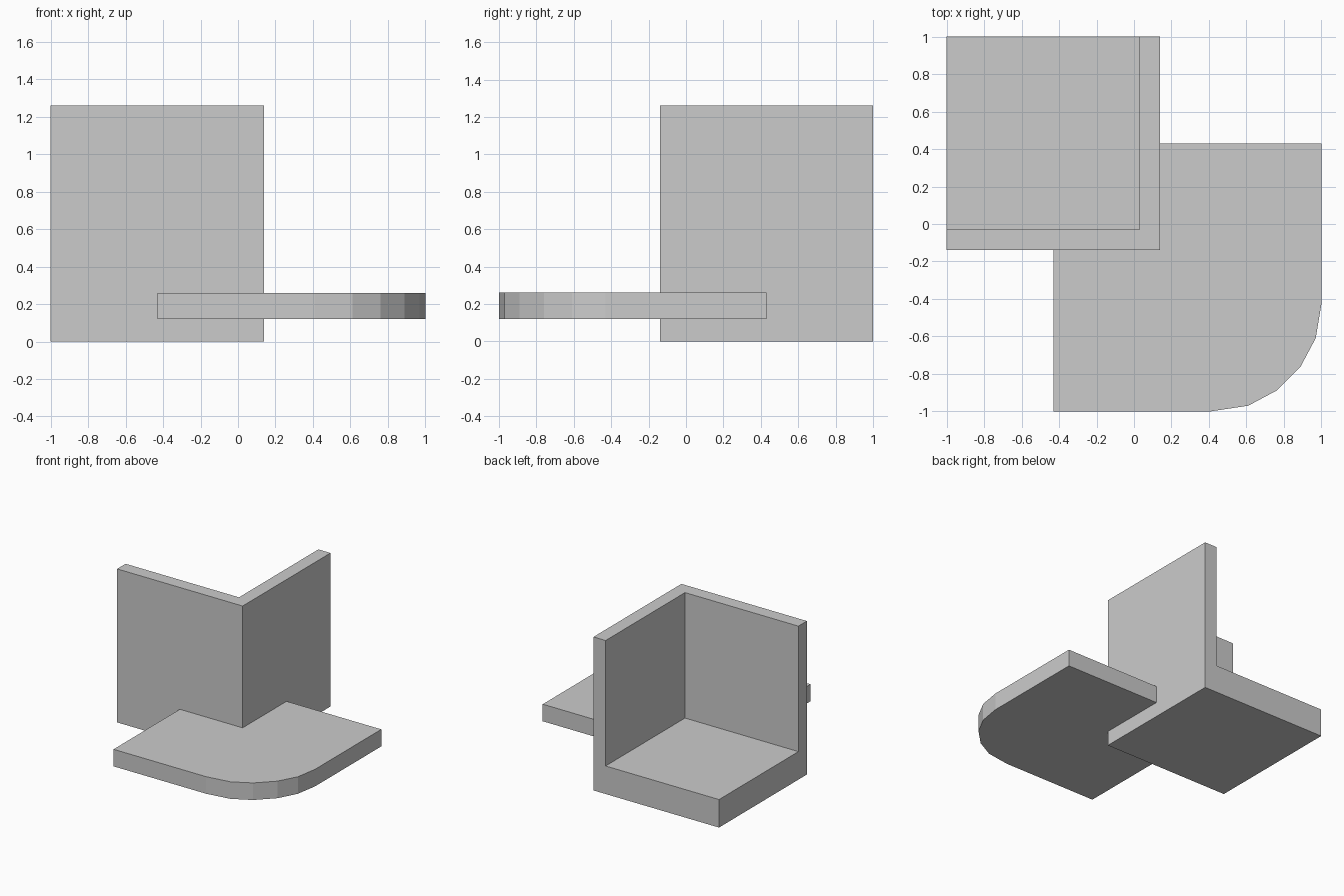
import bpy, bmesh

if "Cube" in bpy.data.objects:
    bpy.data.objects.remove(bpy.data.objects["Cube"])


def prism(name, outline, z0, z1):
    """Extrude a flat outline between two heights."""
    bm = bmesh.new()
    base = bm.faces.new([bm.verts.new((x, y, z0)) for x, y in outline])
    ext = bmesh.ops.extrude_face_region(bm, geom=[base])
    for v in ext["geom"]:
        if isinstance(v, bmesh.types.BMVert):
            v.co.z = z1
    bmesh.ops.recalc_face_normals(bm, faces=bm.faces[:])
    mesh = bpy.data.meshes.new(name)
    bm.to_mesh(mesh)
    bm.free()
    obj = bpy.data.objects.new(name, mesh)
    bpy.context.collection.objects.link(obj)
    return obj


OUT = 0.14    # outer wall corner at (OUT, -OUT)
INN = 0.03    # inner wall corner

# Thick square floor block
prism("floor_block", [(-1, -OUT), (OUT, -OUT), (OUT, 1), (-1, 1)], 0, 0.23)

# Two thin walls meeting at the corner
prism("corner_walls", [(-1, -OUT), (OUT, -OUT), (OUT, 1), (INN, 1),
                       (INN, -INN), (-1, -INN)], 0.12, 1.26)

# Ledge wrapped around the outside of the corner, with one rounded corner
curve = [(0.41, -1), (0.61, -0.97), (0.76, -0.89),
         (0.89, -0.76), (0.97, -0.61), (1, -0.43)]
prism("rounded_ledge", [(-0.43, -OUT), (-0.43, -1)] + curve +
      [(1, 0.43), (OUT, 0.43), (OUT, -OUT)], 0.12, 0.26)
